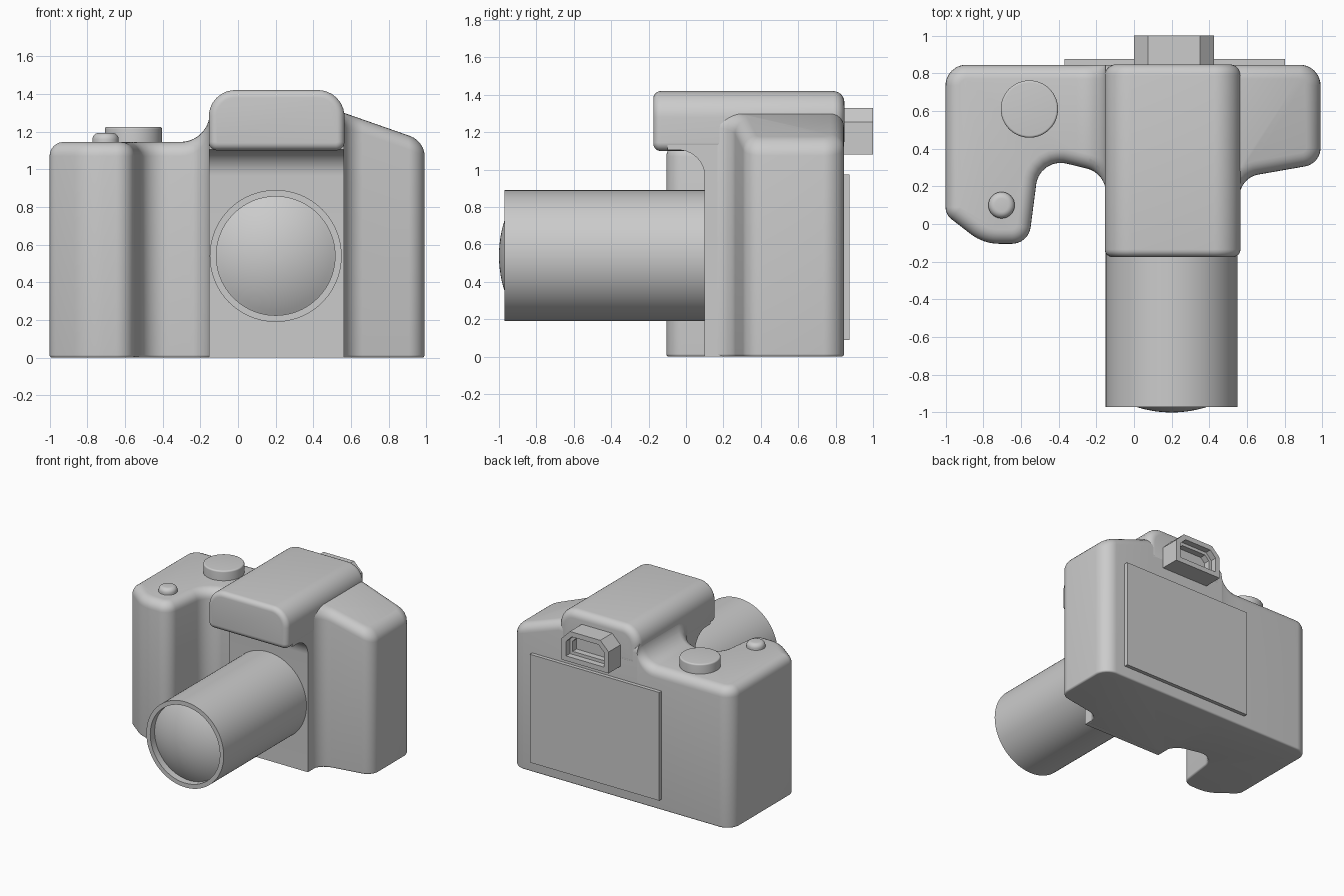
import bpy, bmesh, math
from mathutils import Vector

cube = bpy.data.objects.get("Cube")
if cube:
    bpy.data.objects.remove(cube, do_unlink=True)

grey = bpy.data.materials.new("plain_grey")
grey.use_nodes = True
GREY = (0.6, 0.6, 0.6, 1)
grey.diffuse_color = GREY
grey.node_tree.nodes["Principled BSDF"].inputs["Base Color"].default_value = GREY


# Outline helpers
def rounded(corners, steps=8):
    """Polygon of (u, v, radius) corners with arcs at the corners."""
    out = []
    for i, (u, v, r) in enumerate(corners):
        p = Vector((u, v))
        if r == 0:
            out.append(p)
            continue
        a = (Vector(corners[i - 1][:2]) - p).normalized()
        b = (Vector(corners[(i + 1) % len(corners)][:2]) - p).normalized()
        half = a.angle(b) / 2
        t = r / math.tan(half)
        c = p + (a + b).normalized() * r / math.sin(half)
        v0, v1 = p + a * t - c, p + b * t - c
        for k in range(steps + 1):
            arm = v0 * math.sin((1 - k / steps) * (math.pi / 2 - half))
            # blend the two arms and restore the radius
            arm = v0.lerp(v1, k / steps)
            out.append(c + arm.normalized() * r)
    return out


def circle(u, v, r, n=64):
    return [Vector((u + r * math.cos(k * math.tau / n), v + r * math.sin(k * math.tau / n)))
            for k in range(n)]


def inset(pts, d):
    """Move an outline inward by d with mitred corners."""
    n = len(pts)
    area = sum(pts[i - 1].cross(pts[i]) for i in range(n))
    s = 1 if area > 0 else -1
    out = []
    for i in range(n):
        a = (pts[i] - pts[i - 1]).normalized()
        b = (pts[(i + 1) % n] - pts[i]).normalized()
        na, nb = Vector((-a.y, a.x)) * s, Vector((-b.y, b.x)) * s
        out.append(pts[i] + (na + nb) * d / (1 + na.dot(nb)))
    return out


# Mesh helpers
def along_x(u, v, w): return (w, u, v)
def along_y(u, v, w): return (u, w, v)
def along_z(u, v, w): return (u, v, w)


def loft(rings):
    bm = bmesh.new()
    loops = [[bm.verts.new(p) for p in ring] for ring in rings]
    for a, b in zip(loops, loops[1:]):
        for i in range(len(a)):
            bm.faces.new((a[i - 1], a[i], b[i], b[i - 1]))
    bm.faces.new(loops[0])
    bm.faces.new(loops[-1])
    return bm


def slab(outline, place, lo, hi, r_lo=0, r_hi=0, steps=6):
    """Extruded outline whose two end edges are rounded."""
    levels = []
    for end, r, sign in ((lo, r_lo, 1), (hi, r_hi, -1)):
        ts = [k / steps * math.pi / 2 for k in range(steps + 1)] if r else [math.pi / 2]
        part = [(r * (1 - math.sin(t)), end + sign * r * (1 - math.cos(t))) for t in ts]
        levels += part if sign == 1 else part[::-1]
    return loft([[place(p.x, p.y, w) for p in inset(outline, d)] for d, w in levels])


def finish(name, bm, angle=32):
    bmesh.ops.recalc_face_normals(bm, faces=bm.faces)
    mesh = bpy.data.meshes.new(name)
    bm.to_mesh(mesh)
    bm.free()
    mesh.materials.append(grey)
    ob = bpy.data.objects.new(name, mesh)
    bpy.context.collection.objects.link(ob)
    bpy.ops.object.select_all(action='DESELECT')
    ob.select_set(True)
    bpy.context.view_layer.objects.active = ob
    bpy.ops.object.shade_smooth_by_angle(angle=math.radians(angle))


# Body with hand grip: plan outline raised to a sculpted top
LOW, HIGH, LEFT, RIGHT = 1.145, 1.30, -0.15, 0.56
R = HIGH - LOW


def top_height(x):
    if x < LEFT - R:
        return LOW
    if x < LEFT:
        return HIGH - math.sqrt(max(0, R * R - (x - LEFT + R) ** 2))
    return HIGH - max(0, x - RIGHT) * 0.35


plan = rounded([
    (-1, 0.845, 0.11), (-1, 0.05, 0.08), (-0.8, -0.105, 0.25), (-0.56, -0.105, 0.1),
    (-0.5, 0.355, 0.13), (LEFT, 0.27, 0.13), (LEFT, 0.13, 0), (RIGHT, 0.13, 0),
    (RIGHT, 0.245, 0.12), (0.99, 0.32, 0.1), (0.99, 0.845, 0.11)])
body = slab(plan, along_z, 0, LOW, 0.015, 0.075)
cuts = [LEFT - R + R * math.sin(k * math.pi / 20) for k in range(11)] + [RIGHT]
for x in cuts:
    bmesh.ops.bisect_plane(body, geom=body.verts[:] + body.edges[:] + body.faces[:],
                           plane_co=(x, 0, 0), plane_no=(1, 0, 0), dist=1e-5)
for v in body.verts:
    if v.co.z > 0.5:
        v.co.z += top_height(v.co.x) - LOW
finish("body", body)

# Front column that flares into the overhanging hump
column = rounded([(0.5, 0.002, 0), (0.1, 0.002, 0), (0.1, 1.105, 0.14),
                  (-0.1, 1.105, 0), (-0.1, 1.15, 0), (0.5, 1.15, 0)])
finish("front_column", slab(column, along_x, LEFT - 0.003, RIGHT + 0.003))

hump = rounded([(LEFT - 0.005, 1.1, 0.045), (RIGHT + 0.005, 1.1, 0.045),
                (RIGHT + 0.005, 1.42, 0.14), (LEFT - 0.005, 1.42, 0.14)])
finish("top_hump", slab(hump, along_y, -0.175, 0.847, 0.04, 0.06))

# Lens barrel with recessed rim, and domed glass
LX, LZ = 0.2, 0.54
barrel = [(0.315, -0.9), (0.315, -0.97), (0.35, -0.97), (0.35, 0.12)]
finish("lens_barrel", loft([[along_y(p.x, p.y, y) for p in circle(LX, LZ, r, 96)]
                            for r, y in barrel]))
DOME = 0.617
radii = [0.316 * k / 12 for k in range(12, 0, -1)]
finish("lens_glass", loft([[along_y(p.x, p.y, DOME - 1 - math.sqrt(DOME ** 2 - r * r))
                            for p in circle(LX, LZ, r, 96)] for r in radii]))

# Mode dial and shutter button
finish("mode_dial", slab(circle(-0.555, 0.61, 0.152), along_z, 1.1, 1.225, 0, 0.012))
finish("shutter_button", slab(circle(-0.703, 0.1, 0.07), along_z, 1.1, 1.193, 0, 0.035))

# Rear screen
screen = [Vector(p) for p in ((-0.37, 0.09), (0.8, 0.09), (0.8, 0.975), (-0.37, 0.975))]
finish("rear_screen", slab(screen, along_y, 0.82, 0.875))

# Viewfinder eyepiece with a stepped opening
eye = [Vector(p) for p in ((0, 1.08), (0.425, 1.08), (0.425, 1.255),
                           (0.35, 1.33), (0.075, 1.33), (0, 1.255))]
steps = [(0, 0.8), (0, 1), (0.04, 1), (0.04, 0.95), (0.065, 0.95), (0.065, 0.9)]
finish("viewfinder", loft([[along_y(p.x, p.y, y) for p in inset(eye, d)] for d, y in steps]))
